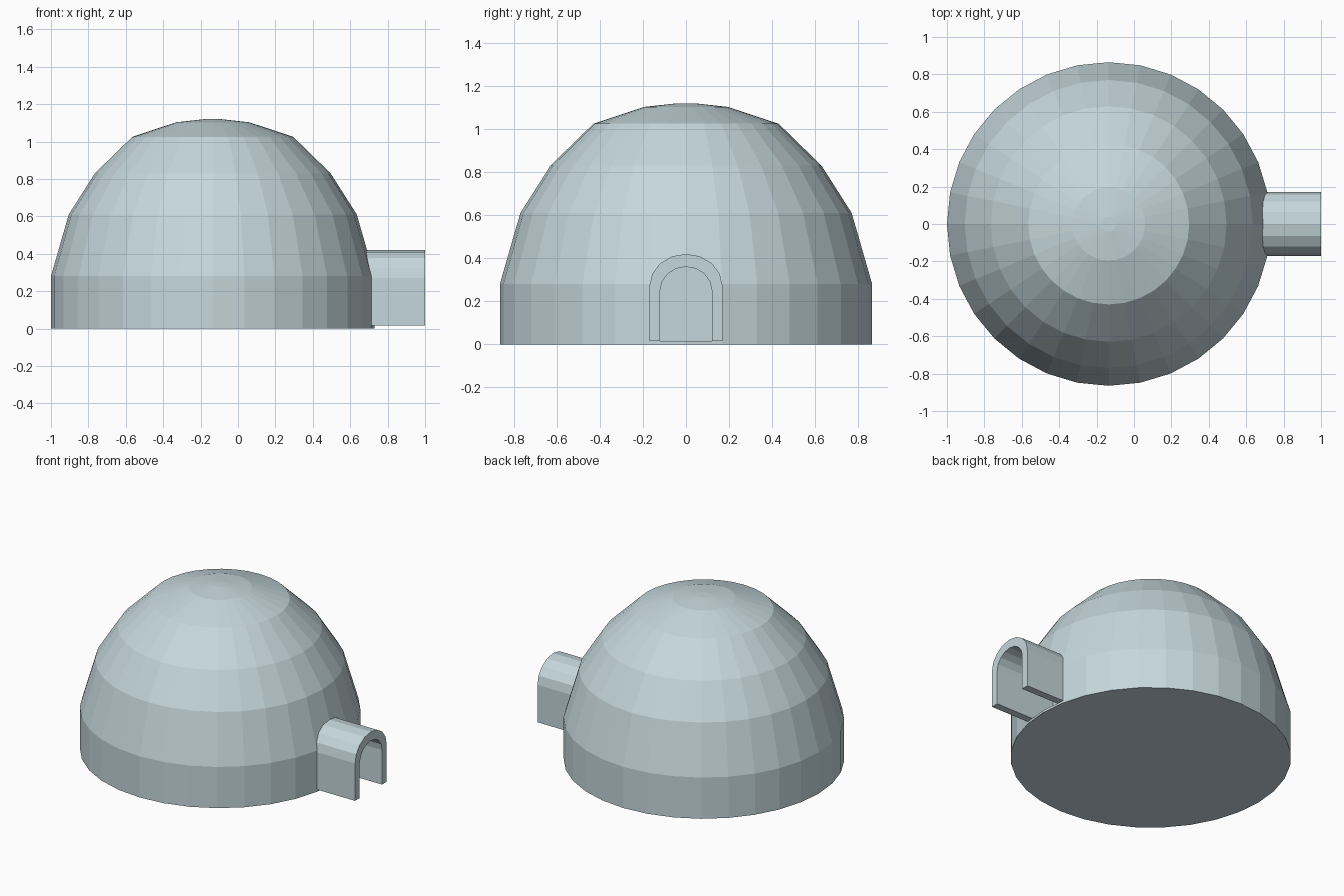
import bpy, bmesh, math

cube = bpy.data.objects.get("Cube")
if cube:
    bpy.data.objects.remove(cube, do_unlink=True)

ice = bpy.data.materials.new("pale ice blue")
ice.use_nodes = True
colour = (0.56, 0.68, 0.72, 1)
ice.diffuse_color = colour
ice.node_tree.nodes["Principled BSDF"].inputs["Base Color"].default_value = colour

CENTRE_X = -0.135
SEGMENTS = 32
WALL = 0.03


def finish(name, bm):
    bmesh.ops.recalc_face_normals(bm, faces=bm.faces)
    mesh = bpy.data.meshes.new(name)
    bm.to_mesh(mesh)
    bm.free()
    mesh.materials.append(ice)
    obj = bpy.data.objects.new(name, mesh)
    bpy.context.collection.objects.link(obj)
    return obj


def lathe(bm, profile):
    """Closed surface of revolution: rings from bottom to top, then a tip."""
    rings = []
    for r, z in profile[:-1]:
        rings.append([bm.verts.new((CENTRE_X + r * math.cos(a), r * math.sin(a), z))
                      for a in (math.tau * i / SEGMENTS for i in range(SEGMENTS))])
    tip = bm.verts.new((CENTRE_X, 0, profile[-1][1]))
    faces = [bm.faces.new(rings[0][::-1])]
    for i in range(SEGMENTS):
        j = (i + 1) % SEGMENTS
        for low, high in zip(rings, rings[1:]):
            faces.append(bm.faces.new((low[i], low[j], high[j], high[i])))
        faces.append(bm.faces.new((rings[-1][i], rings[-1][j], tip)))
    return faces


def arch(half_width, spring, top, bottom=0.015, steps=8):
    """Outline of a round-topped doorway as (y, z) points."""
    curve = [(half_width * math.cos(math.pi * i / steps),
              spring + (top - spring) * math.sin(math.pi * i / steps))
             for i in range(steps + 1)]
    return [(half_width, bottom)] + curve + [(-half_width, bottom)]


def extrude_x(name, outline, x0, x1):
    bm = bmesh.new()
    a, b = [[bm.verts.new((x, y, z)) for y, z in outline] for x in (x0, x1)]
    n = len(outline)
    bm.faces.new(a)
    bm.faces.new(b[::-1])
    for i in range(n):
        j = (i + 1) % n
        bm.faces.new((a[i], b[i], b[j], a[j]))
    return finish(name, bm)


# Hollow dome: outer skin plus an inward-facing inner skin
outer = [(0.865, 0), (0.865, 0.28), (0.77, 0.61), (0.63, 0.83),
         (0.43, 1.025), (0.195, 1.103), (0.04, 1.12), (0, 1.12)]
inner = [(max(r - WALL, 0), z if z < 0.5 else z - WALL) for r, z in outer]
inner[0] = (inner[0][0], 0.01)
bm = bmesh.new()
lathe(bm, outer)
lathe(bm, inner)
dome = finish("dome", bm)

# Doorway cut through the dome wall
door = arch(0.12, 0.25, 0.36)
cutter = extrude_x("door_cutter", door, 0.55, 1.1)
cutter.hide_render = True
cut = dome.modifiers.new("doorway", "BOOLEAN")
cut.operation = "DIFFERENCE"
cut.solver = "EXACT"
cut.object = cutter
bpy.context.view_layer.objects.active = dome
bpy.ops.object.modifier_apply(modifier=cut.name)
bpy.data.objects.remove(cutter, do_unlink=True)

# Arched entrance tunnel, open underneath
shell = arch(0.17, 0.27, 0.42) + door[::-1]
bm = bmesh.new()
half = len(door)
near, far = [[bm.verts.new((x, y, z)) for y, z in shell] for x in (0.67, 1.0)]
count = len(shell)
for i in range(count):
    j = (i + 1) % count
    bm.faces.new((near[i], near[j], far[j], far[i]))
for i in range(half - 1):
    k = count - 1 - i
    for end in (near, far):
        bm.faces.new((end[i], end[i + 1], end[k - 1], end[k]))
finish("entrance_tunnel", bm)
